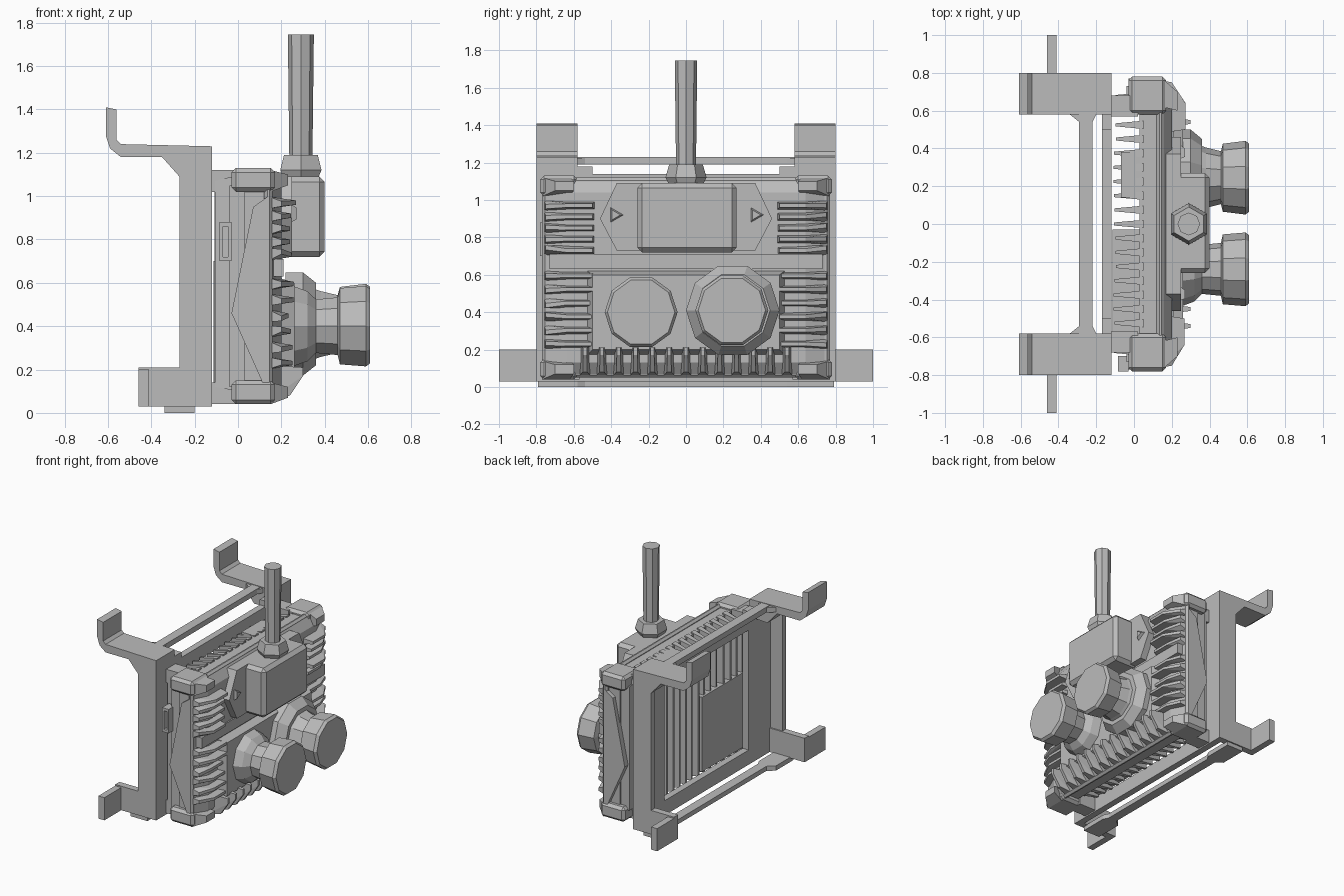
import bpy
import bmesh
import random
from mathutils import Matrix, Vector

random.seed(4)
cube = bpy.data.objects.get("Cube")
if cube:
    bpy.data.objects.remove(cube)

grey = bpy.data.materials.new("cast metal grey")
grey.use_nodes = True
grey.diffuse_color = (0.5, 0.5, 0.5, 1)
grey.node_tree.nodes["Principled BSDF"].inputs["Base Color"].default_value = (0.5, 0.5, 0.5, 1)


def finish(name, bm, bevel=0):
    bmesh.ops.recalc_face_normals(bm, faces=bm.faces)
    mesh = bpy.data.meshes.new(name)
    bm.to_mesh(mesh)
    bm.free()
    mesh.materials.append(grey)
    obj = bpy.data.objects.new(name, mesh)
    bpy.context.scene.collection.objects.link(obj)
    if bevel:
        mod = obj.modifiers.new("edge", "BEVEL")
        mod.width = bevel
        mod.segments = 1
    return obj


def corners(x, y, z):
    return [(a, b, c) for a in x for b in y for c in z]


def hull(name, points, bevel=0):
    bm = bmesh.new()
    verts = [bm.verts.new(p) for p in points]
    bmesh.ops.convex_hull(bm, input=verts)
    bmesh.ops.dissolve_limit(bm, angle_limit=0.01, verts=bm.verts, edges=bm.edges)
    return finish(name, bm, bevel)


def box(name, x, y, z, bevel=0):
    return hull(name, corners(x, y, z), bevel)


def profile(name, outline, axis, low, high):
    """Extrude a 2D outline along the x or y axis."""
    def place(u, v, d):
        return (d, u, v) if axis == "x" else (u, d, v)
    bm = bmesh.new()
    face = bm.faces.new([bm.verts.new(place(u, v, low)) for u, v in outline])
    made = bmesh.ops.extrude_face_region(bm, geom=[face])["geom"]
    moved = [g for g in made if isinstance(g, bmesh.types.BMVert)]
    bmesh.ops.translate(bm, verts=moved, vec=Vector(place(0, 0, high - low)))
    return finish(name, bm)


def lathe(name, centre, axis, steps, sides):
    """Stack rings given as (distance, radius) along an axis."""
    bm = bmesh.new()
    turn = Matrix.Rotation(1.5708, 4, "Y") if axis == "x" else Matrix.Identity(4)
    rings = []
    for dist, radius in steps:
        made = bmesh.ops.create_circle(bm, segments=sides, radius=radius)["verts"]
        bmesh.ops.transform(bm, verts=made, matrix=Matrix.Translation(centre) @ turn @ Matrix.Translation((0, 0, dist)))
        rings.append(made)
    for a, b in zip(rings, rings[1:]):
        for i in range(sides):
            j = (i + 1) % sides
            bm.faces.new((a[i], a[j], b[j], b[i]))
    bm.faces.new(rings[0])
    bm.faces.new(rings[-1])
    return finish(name, bm)


def span(side, a, b):
    return sorted((side * a, side * b))


# Mounting frame: side flanges, hooked arms, feet and back plate
hook = [(-.12, 1.23), (-.12, 1.1), (-.27, 1.09), (-.35, 1.18), (-.54, 1.18), (-.59, 1.22),
        (-.61, 1.28), (-.61, 1.41), (-.56, 1.4), (-.56, 1.26), (-.54, 1.24)]
for side, label in ((1, "left"), (-1, "right")):
    profile(label + "_hook_arm", hook, "y", *span(side, .58, .8))
    box(label + "_flange", (-.27, -.12), span(side, .76, .8), (.03, 1.2))
    box(label + "_plate_side", (-.17, -.12), span(side, .5, .78), (.03, 1.18))
    box(label + "_foot", (-.46, -.12), span(side, .75, .8), (.03, .21))
    box(label + "_foot_tab", (-.46, -.41), span(side, .78, 1), (.03, .2))
    for z, row in ((0, "bottom"), (1.19, "top")):
        hull(f"{label}_{row}_rail_flare", corners((-.29, -.22), (side * .54,), (z, z + .035))
             + corners((-.34, -.2), span(side, .58, .79), (z, z + .035)))
box("plate_top", (-.17, -.12), (-.5, .5), (1.04, 1.14))
box("plate_bottom", (-.17, -.12), (-.5, .5), (.03, .14))
box("top_rail", (-.29, -.22), (-.6, .6), (1.19, 1.23))
box("bottom_rail", (-.29, -.22), (-.6, .6), (0, .035))

# Housing: rear shell, split flange, tapered cover
box("rear_shell", (.03, .13), (-.74, .74), (.08, 1.1))
box("split_flange", (.12, .16), (-.77, .77), (.05, 1.12), .015)
hull("front_cover", corners((.16,), (-.74, .74), (.07, 1.1)) + corners((.2,), (-.64, .64), (.13, 1.04)))
for side, label in ((1, "left"), (-1, "right")):
    box(label + "_side_wall", (-.04, .1), span(side, .64, .73), (.12, 1.05))
    profile(label + "_side_web", [(.14, .08), (-.03, .46), (.07, .95), (.14, 1.0)], "y", *span(side, .7, .77))
    for z, row in ((.04, "lower"), (1.02, "upper")):
        box(f"{label}_{row}_corner", (-.03, .17), span(side, .58, .78), (z, z + .11), .02)
        box(f"{label}_{row}_standoff", (-.12, .02), span(side, .57, .68), (z, z + .1))
        # Sloped lug running from the corner into the cover
        hull(f"{label}_{row}_lug", corners((.15,), span(side, .62, .77), (z, z + .1))
             + corners((.23,), span(side, .6, .7), (z + .03, z + .08)))

# Upright cooling fins on the rear
for i in range(19):
    y = -.675 + i * .075
    tip = -.11 + random.uniform(0, .015)
    hull("rear_fin", corners((.05,), (y - .022, y + .022), (.09, 1.11))
         + corners((tip,), (y - .008, y + .008), (.12, 1.07)))
box("rear_cover", (-.113, .06), (-.58, -.03), (.14, .7))
box("rear_block", (-.07, .06), (.14, .38), (.9, 1.1))

# Level fins down both front sides, rough cast so slightly uneven
heights = [.23 + i * .073 for i in range(6)] + [.73 + i * .06 for i in range(5)]
for side in (1, -1):
    for z in heights:
        reach = .25 + random.uniform(-.02, .03)
        drop = random.uniform(-.015, .015)
        hull("side_fin", corners((.14,), span(side, .48, .76), (z - .028, z + .028))
             + corners((.2,), (side * .75,), (z - .012 + drop, z + .012 + drop))
             + corners((reach,), span(side, .5, .64), (z - .01, z + .01)))

# Short fins along the lower front edge
for i in range(13):
    y = -.54 + i * .09
    hull("lower_fin", corners((.14,), (y - .03, y + .03), (.06, .22))
         + corners((.24,), (y - .012, y + .012), (.08, .1))
         + corners((.3,), (y - .01, y + .01), (.17, .21)))

# Front belt, upper panel and lower boss
box("front_belt", (.16, .21), (-.73, .73), (.63, .71))
profile("upper_panel", [(-.37, 1.09), (-.46, .9), (-.37, .73), (.37, .73), (.46, .9), (.37, 1.09)], "x", .17, .25)
hull("lower_boss", corners((.17,), (-.54, .54), (.16, .63)) + corners((.26,), (-.5, .5), (.2, .6)))
for y in (-.38, .37):
    lathe("panel_screw", (.25, y, .92), "x", ((0, .045), (.02, .03)), 3)

# Junction box with cable gland and rod
box("junction_box", (.18, .4), (-.26, .27), (.72, 1.09), .025)
lathe("cable_gland", (.29, 0, 0), "z", ((1.08, .09), (1.12, .11), (1.19, .09)), 6)
lathe("rod", (.29, 0, 0), "z", ((1.15, .053), (1.745, .06)), 8)

# Two front knobs on stepped collars
lathe("right_knob", (0, -.24, .4), "x",
      ((.24, .2), (.32, .17), (.36, .13), (.46, .14), (.47, .185), (.59, .195), (.61, .18)), 10)
lathe("left_collar", (0, .25, .41), "x", ((.22, .25), (.3, .25), (.36, .2)), 10)
lathe("left_knob", (0, .245, .41), "x",
      ((.3, .19), (.38, .16), (.46, .14), (.47, .18), (.59, .195), (.61, .18)), 10)

# Side connector socket
for x in (-.085, -.045):
    box("socket_side", (x, x + .015), (-.78, -.7), (.7, .88))
for z in (.7, .86):
    box("socket_end", (-.085, -.03), (-.78, -.7), (z, z + .02))
